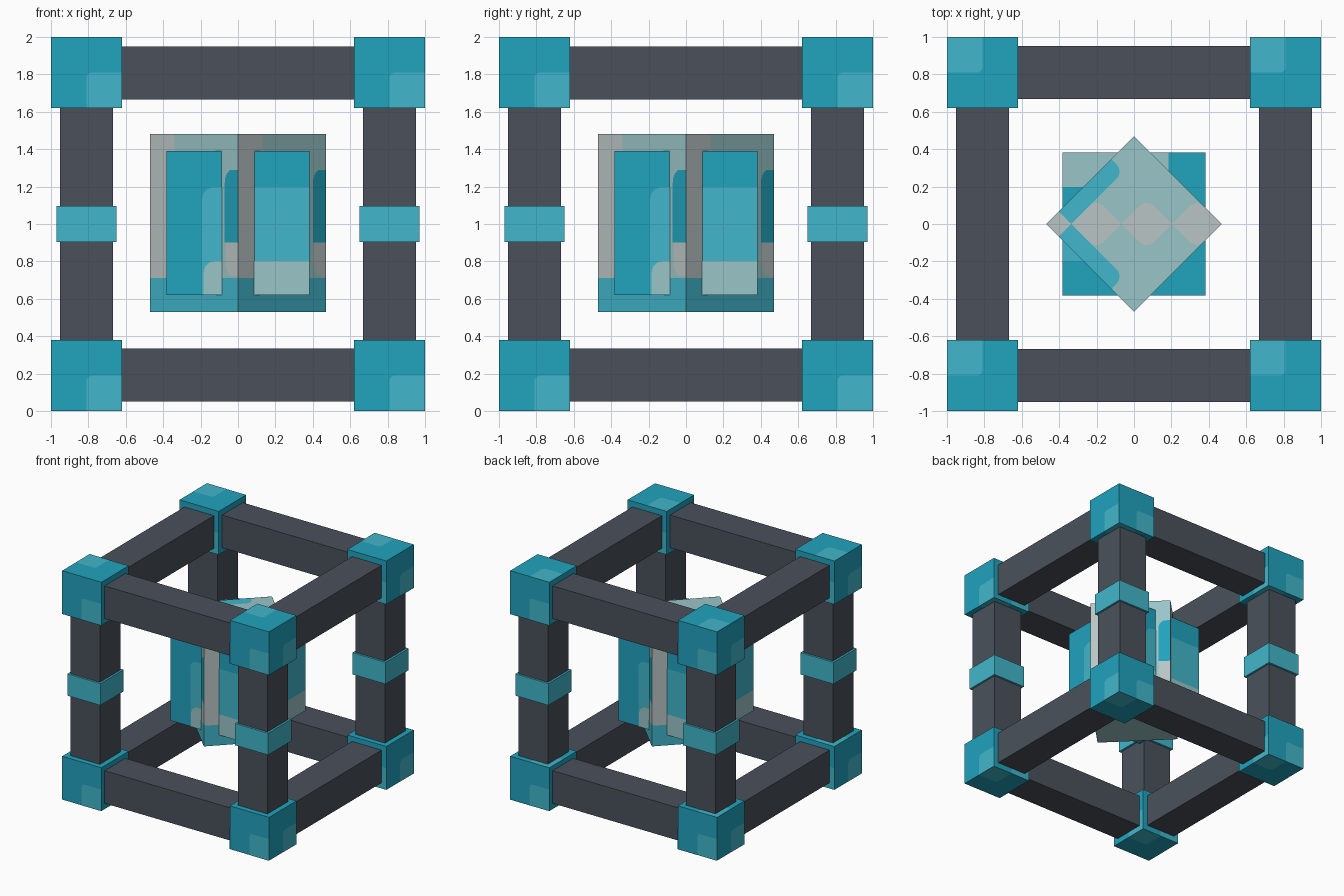
import bpy, bmesh, math
from mathutils import Matrix, Vector

old = bpy.data.objects.get("Cube")
if old:
    bpy.data.objects.remove(old, do_unlink=True)

# Flat colours
COLOURS = {
    "charcoal": (0.069, 0.083, 0.105),
    "teal": (0.015, 0.366, 0.515),
    "light_teal": (0.053, 0.468, 0.597),
    "pale_teal": (0.323, 0.558, 0.578),
    "warm_grey": (0.490, 0.558, 0.558),
}
NAMES = list(COLOURS)
MATS = []
for label, rgb in COLOURS.items():
    m = bpy.data.materials.new(label)
    m.use_nodes = True
    m.diffuse_color = (*rgb, 1)
    bsdf = next(n for n in m.node_tree.nodes if n.type == 'BSDF_PRINCIPLED')
    bsdf.inputs["Base Color"].default_value = (*rgb, 1)
    bsdf.inputs["Roughness"].default_value = 0.8
    MATS.append(m)

# Outward frames (right, up, normal) of the six box faces
X, Y, Z = Vector((1, 0, 0)), Vector((0, 1, 0)), Vector((0, 0, 1))
FRAMES = {"top": (X, Y, Z), "bottom": (X, -Y, -Z)}
for k, side in enumerate(("front", "right", "back", "left")):
    turn = Matrix.Rotation(k * math.pi / 2, 3, 'Z')
    FRAMES[side] = (turn @ X, Z, turn @ -Y)
SIDES = ("front", "right", "back", "left")


def patch_outline(u0, v0, u1, v1, rounded, radius):
    """Rectangle outline with chosen corners rounded (0 = lower left, anticlockwise)."""
    points = []
    corners = [(u0, v0, 1, 1), (u1, v0, -1, 1), (u1, v1, -1, -1), (u0, v1, 1, -1)]
    for i, (u, v, du, dv) in enumerate(corners):
        if i not in rounded:
            points.append((u, v))
            continue
        for step in range(6):
            a = math.pi + i * math.pi / 2 + step * math.pi / 10
            points.append((u + radius * (du + math.cos(a)),
                           v + radius * (dv + math.sin(a))))
    return points


def box(name, size, centre, base, patches=(), angle=0.0):
    """Box with painted patches laid on its faces in 0-1 face coordinates."""
    size = Vector(size)
    bm = bmesh.new()
    bmesh.ops.create_cube(bm, size=1)
    bmesh.ops.scale(bm, vec=size, verts=bm.verts)
    for f in bm.faces:
        f.material_index = NAMES.index(base)
    for sides, rect, colour, rounded, layer in patches:
        for side in sides:
            right, up, normal = FRAMES[side]
            outline = patch_outline(*rect, rounded, 0.08)
            verts = []
            for u, v in outline:
                p = right * (u - 0.5) + up * (v - 0.5) + normal * 0.5
                verts.append(bm.verts.new(p * size + normal * 0.0012 * layer))
            bm.faces.new(verts).material_index = NAMES.index(colour)
    mesh = bpy.data.meshes.new(name)
    bm.to_mesh(mesh)
    bm.free()
    for m in MATS:
        mesh.materials.append(m)
    ob = bpy.data.objects.new(name, mesh)
    ob.location = centre
    ob.rotation_euler.z = angle
    bpy.context.scene.collection.objects.link(ob)
    return ob


# Cage: posts with bands, beams and corner blocks
OFF, BAR, BLOCK, BAND = 0.81, 0.285, 0.378, 0.32
LENGTH = 1.4
block_patches = [
    (SIDES + ("bottom",), (0.5, 0, 1, 0.5), "light_teal", {3}, 1),
    (("top",), (0, 0.5, 0.5, 1), "light_teal", {1}, 1),
]
for sx in (-1, 1):
    for sy in (-1, 1):
        box("post", (BAR, BAR, LENGTH), (sx * OFF, sy * OFF, 1), "charcoal")
        box("post_band", (BAND, BAND, 0.19), (sx * OFF, sy * OFF, 1), "light_teal")
        for sz in (-1, 1):
            box("corner_block", (BLOCK,) * 3, (sx * OFF, sy * OFF, 1 + sz * OFF),
                "teal", block_patches)
for s in (-1, 1):
    for sz in (-1, 1):
        z = 1 + sz * (OFF - 0.003)
        box("cross_beam", (LENGTH, BAR, BAR), (0, s * OFF, z), "charcoal")
        box("side_beam", (BAR, LENGTH, BAR), (s * OFF, 0, z), "charcoal")

# Core block, square to the cage
core_patches = [
    (SIDES, (0.25, 0, 1, 0.75), "light_teal", {3}, 1),
    (SIDES, (0.26, 0, 1, 0.235), "pale_teal", {3}, 2),
    (("top",), (0, 0.24, 0.25, 0.5), "light_teal", (), 1),
    (("top",), (0, 0.76, 0.74, 1), "pale_teal", (), 1),
]
box("core_block", (0.765, 0.765, 0.77), (0, 0, 1.005), "teal", core_patches)

# Taller core block, turned through an eighth of a circle
turned_patches = [
    (SIDES, (0, 0.19, 0.28, 1), "warm_grey", (), 1),
    (SIDES, (0, 0, 1, 0.19), "light_teal", (), 1),
    (SIDES, (0.85, 0.39, 1, 0.8), "teal", {3}, 1),
    (SIDES, (0.86, 0.2, 1, 0.39), "warm_grey", {0}, 1),
    (("top",), (0, 0.143, 0.143, 0.74), "light_teal", {2}, 1),
    (("top",), (0.143, 0, 0.74, 0.143), "light_teal", {2}, 1),
    (("top",), (0, 0, 0.143, 0.143), "warm_grey", (), 1),
]
for k in range(3):
    low = 0.143 + k * 0.2857
    high = low + 0.2857
    turned_patches.append((("top",), (low, low, high, high), "warm_grey", {1, 3}, 1))
box("turned_core_block", (0.664, 0.664, 0.95), (0, 0, 1.005), "pale_teal",
    turned_patches, -math.pi / 4)
